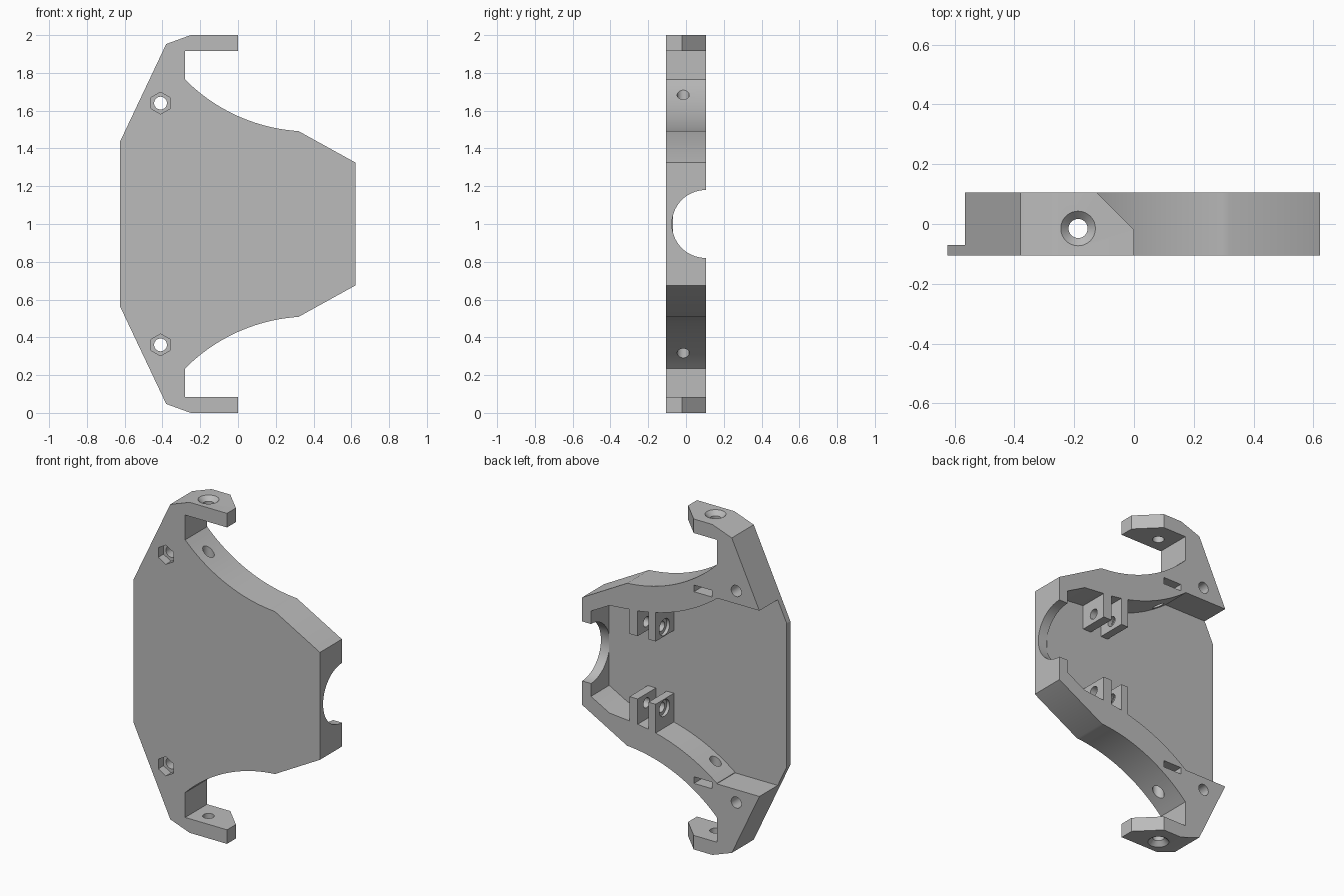
import bpy, bmesh, math
from mathutils import Vector, Matrix

cube = bpy.data.objects.get("Cube")
if cube:
    bpy.data.objects.remove(cube, do_unlink=True)

HALF = 0.105      # half thickness of the bracket
FLOOR = -0.07     # inside face of the plate
LUG_END = 1.19    # free end of the pivot lugs
ARC_X, ARC_Z, ARC_R, INNER_R = 0.38, 2.42, 0.93, 1.085

mat = bpy.data.materials.new("plain_grey")
mat.use_nodes = True
grey = (0.5, 0.5, 0.5, 1)
mat.diffuse_color = grey
mat.node_tree.nodes["Principled BSDF"].inputs["Base Color"].default_value = grey


def make_object(name, bm):
    bmesh.ops.recalc_face_normals(bm, faces=bm.faces)
    mesh = bpy.data.meshes.new(name)
    bm.to_mesh(mesh)
    bm.free()
    obj = bpy.data.objects.new(name, mesh)
    bpy.context.collection.objects.link(obj)
    mesh.materials.append(mat)
    return obj


def prism(name, points, start, end, upright=False):
    """Extrude an x-z profile along y, or an x-y profile along z."""
    bm = bmesh.new()
    place = (lambda a, b: (a, b, start)) if upright else (lambda a, b: (a, start, b))
    face = bm.faces.new([bm.verts.new(place(a, b)) for a, b in points])
    ext = bmesh.ops.extrude_face_region(bm, geom=[face])["geom"]
    shift = Vector((0, 0, end - start)) if upright else Vector((0, end - start, 0))
    bmesh.ops.translate(bm, verts=[v for v in ext if isinstance(v, bmesh.types.BMVert)], vec=shift)
    return make_object(name, bm)


def drill(name, a, b, r1, r2=None, sides=32):
    """Cylinder or cone running from point a to point b."""
    a, b = Vector(a), Vector(b)
    turn = (b - a).to_track_quat("Z", "Y").to_matrix().to_4x4()
    bm = bmesh.new()
    bmesh.ops.create_cone(bm, cap_ends=True, segments=sides, radius1=r1,
                          radius2=r1 if r2 is None else r2, depth=(b - a).length,
                          matrix=Matrix.Translation((a + b) / 2) @ turn)
    return make_object(name, bm)


def cut(target, cutter):
    cutter.hide_render = True
    mod = target.modifiers.new("cut", "BOOLEAN")
    mod.operation, mod.solver, mod.object = "DIFFERENCE", "EXACT", cutter
    bpy.context.view_layer.objects.active = target
    bpy.ops.object.modifier_apply(modifier=mod.name)
    bpy.data.objects.remove(cutter, do_unlink=True)


def arc(x, radius):
    return (x, ARC_Z - math.sqrt(radius ** 2 - (x - ARC_X) ** 2))


def mirrored(upper):
    """Close an upper half outline with its reflection about z = 1."""
    return upper + [(x, 2 - z) for x, z in reversed(upper)]


def span(a, b, n):
    return [a + (b - a) * i / n for i in range(n + 1)]


# Body outline with hooked arms and curved waists
outline = [(-0.625, 1.435), (-0.38, 1.953), (-0.25, 2), (0, 2), (0, 1.915), (-0.28, 1.915)]
outline += [arc(x, ARC_R) for x in span(-0.28, 0.32, 24)] + [(0.622, 1.325)]
body = prism("bracket_body", mirrored(outline), -HALF, HALF)

# Hollow back, leaving side walls and two pairs of pivot lugs
pocket = [(0.563, 1.258), (0.44, 1.325)]
for right, left in ((0.305, 0.25), (0.178, 0.13)):
    pocket += [arc(right, INNER_R), (right, LUG_END), (left, LUG_END), arc(left, INNER_R)]
pocket += [arc(x, INNER_R) for x in span(0.1, -0.28, 16)] + [(-0.28, 1.562), (-0.8, 1.562)]
cut(body, prism("pocket", mirrored(pocket), FLOOR, 0.2))

# Round notch in the end wall
cut(body, drill("end_notch", (0.563, HALF, 1), (0.8, HALF, 1), 0.18, sides=64))

# Repeated details on both arms
for s in (1, -1):
    def z(h):
        return 1 + s * (h - 1)

    # Slanted back corner of the hook
    corner = [(-0.125, HALF), (0, -0.02), (0.1, -0.12), (0.1, 0.3), (-0.125, 0.3)]
    cut(body, prism("hook_corner", corner, z(1.85), z(2.1), True))

    # Upright screw hole with its countersink and nut slot
    cut(body, drill("screw_hole", (-0.187, -0.015, z(1.4)), (-0.187, -0.015, z(2.1)), 0.032))
    cut(body, drill("countersink", (-0.187, -0.015, z(1.974)), (-0.187, -0.015, z(2.001)), 0.032, 0.059))
    slot = [(-0.247, z(1.56)), (-0.127, z(1.56)), (-0.127, z(1.6)), (-0.247, z(1.6))]
    cut(body, prism("nut_slot", slot, FLOOR, 0.2))

    # Front-to-back bolt hole with hexagonal recess
    cut(body, drill("bolt_hole", (-0.41, -0.3, z(1.64)), (-0.41, 0.3, z(1.64)), 0.034))
    hexagon = [(-0.41 + 0.058 * math.sin(i * math.pi / 3),
                z(1.64) + 0.058 * math.cos(i * math.pi / 3)) for i in range(6)]
    cut(body, prism("hex_recess", hexagon, -0.2, -0.055))

    # Pivot hole through the lugs, recessed on the inner one
    cut(body, drill("pivot_hole", (0.08, 0.02, z(1.245)), (0.34, 0.02, z(1.245)), 0.03))
    cut(body, drill("pivot_recess", (0.1, 0.02, z(1.245)), (0.15, 0.02, z(1.245)), 0.05))

# Smooth curved walls, keep the machined edges crisp
bpy.ops.object.select_all(action="DESELECT")
body.select_set(True)
bpy.context.view_layer.objects.active = body
bpy.ops.object.shade_smooth_by_angle(angle=math.radians(25))
